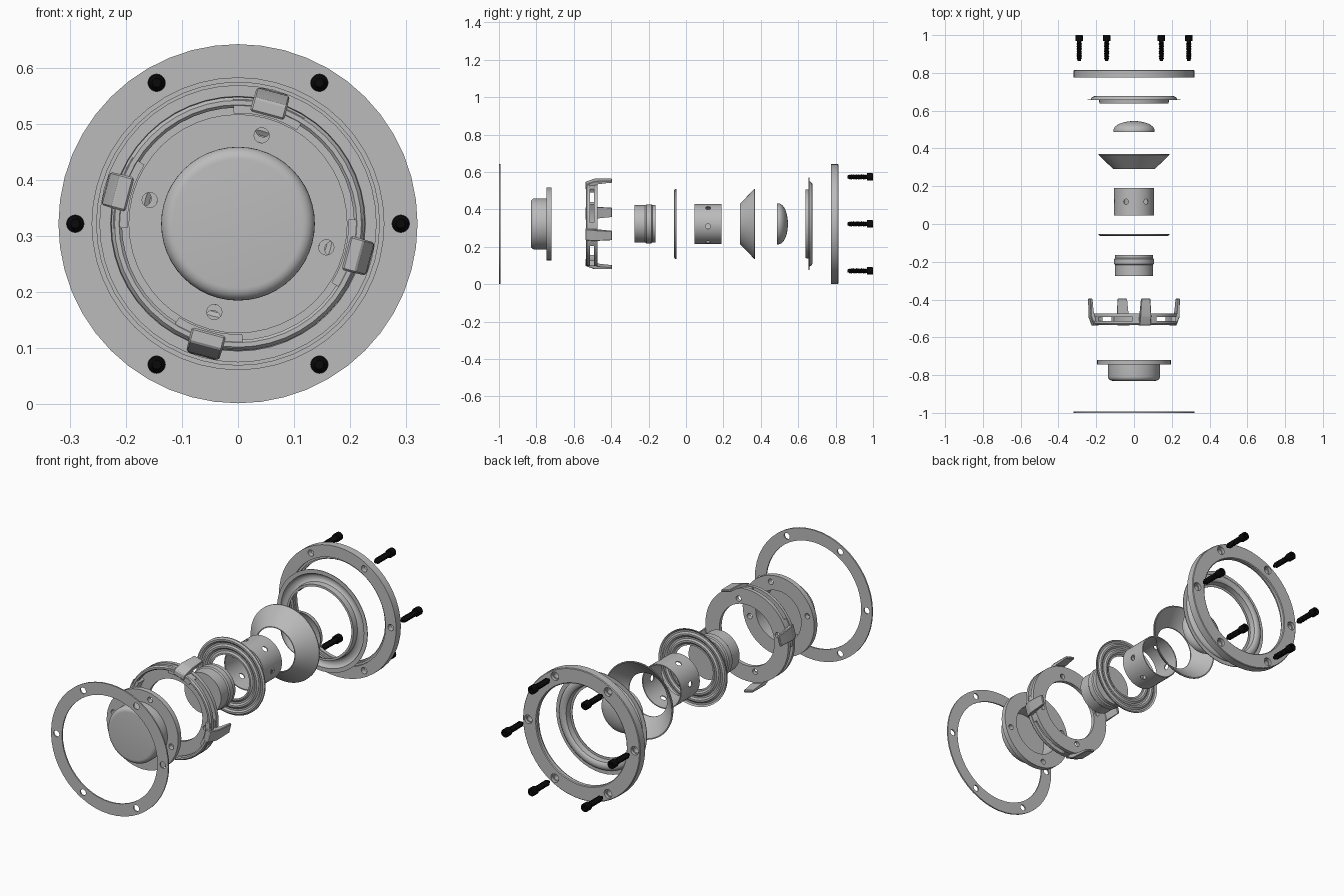
import bpy, bmesh
from math import radians, cos, sin, pi
from mathutils import Matrix, Vector

cube = bpy.data.objects.get("Cube")
if cube:
    bpy.data.objects.remove(cube, do_unlink=True)

AXIS_Z = 0.322
parts = []


def material(name, value):
    m = bpy.data.materials.new(name)
    m.use_nodes = True
    color = (value, value, value, 1)
    m.diffuse_color = color
    m.node_tree.nodes["Principled BSDF"].inputs["Base Color"].default_value = color
    return m


GREY = material("light grey", 0.5)
BLACK = material("black", 0.003)


def finish(name, bm, mat):
    bmesh.ops.remove_doubles(bm, verts=bm.verts, dist=1e-5)
    bmesh.ops.recalc_face_normals(bm, faces=bm.faces)
    mesh = bpy.data.meshes.new(name)
    bm.to_mesh(mesh)
    bm.free()
    mesh.materials.append(mat)
    ob = bpy.data.objects.new(name, mesh)
    bpy.context.collection.objects.link(ob)
    parts.append(ob)
    return ob


def lathe(name, profile, mat=GREY, steps=48, x=0, z=0):
    """Revolve a closed (radius, y) outline around the y direction."""
    bm = bmesh.new()
    verts = [bm.verts.new((r, y, 0)) for r, y in profile]
    edges = [bm.edges.new((v, verts[i - 1])) for i, v in enumerate(verts)]
    bmesh.ops.spin(bm, geom=verts + edges, cent=(0, 0, 0), axis=(0, 1, 0),
                   angle=2 * pi, steps=steps)
    bmesh.ops.dissolve_degenerate(bm, dist=1e-6, edges=bm.edges)
    bmesh.ops.translate(bm, verts=bm.verts, vec=(x, 0, AXIS_Z + z))
    return finish(name, bm, mat)


def shell(line, t):
    """Close an open (radius, y) line into a thin outline."""
    return line + [(r, y + t) for r, y in reversed(line)]


def cut(ob, cutter_bm):
    """Subtract a bmesh from an object and bake the result."""
    cutter = finish("cutter", cutter_bm, GREY)
    parts.remove(cutter)
    cutter.hide_render = True
    mod = ob.modifiers.new("cut", 'BOOLEAN')
    mod.object, mod.operation, mod.solver = cutter, 'DIFFERENCE', 'EXACT'
    graph = bpy.context.evaluated_depsgraph_get()
    mesh = bpy.data.meshes.new_from_object(ob.evaluated_get(graph))
    ob.modifiers.clear()
    ob.data = mesh
    bpy.data.objects.remove(cutter, do_unlink=True)


def axial_holes(ob, angles, dist, radius, y, depth):
    bm = bmesh.new()
    for a in angles:
        pos = Vector((dist * cos(a), y, AXIS_Z + dist * sin(a)))
        bmesh.ops.create_cone(bm, cap_ends=True, segments=20, radius1=radius,
                              radius2=radius, depth=depth,
                              matrix=Matrix.Translation(pos) @ Matrix.Rotation(pi / 2, 4, 'X'))
    cut(ob, bm)


SIX = [radians(60 * i) for i in range(6)]
FOUR = [radians(75 + 90 * i) for i in range(4)]

# Front gasket
gasket = lathe("front_gasket", [(.32, -1), (.32, -.993), (.26, -.993), (.26, -1)])
axial_holes(gasket, SIX, .29, .0155, -1, .1)

# Magnet cup, open at the back
corner = [(.115 + .022 * sin(radians(a)), -.808 - .022 * cos(radians(a)))
          for a in range(0, 91, 15)]
cup = lathe("magnet_cup", [(0, -.83)] + corner + [
    (.137, -.745), (.195, -.745), (.195, -.72), (.124, -.72), (.124, -.815), (0, -.815)])
axial_holes(cup, FOUR, .163, .0135, -.73, .1)

# Basket: front rim, back plate, then tabs and bent arms
lathe("basket_rim", [(.207, -.53), (.212, -.535), (.22, -.535), (.226, -.528),
                     (.226, -.513), (.207, -.513)])
plate = lathe("basket_plate", [(.15, -.492), (.226, -.492), (.226, -.474), (.15, -.474)])
axial_holes(plate, FOUR, .174, .0135, -.48, .1)


def arc_block(name, angle, half, r0, r1, y0, y1, n=6):
    """Curved block following the rim."""
    bm = bmesh.new()
    rings = []
    for i in range(n + 1):
        a = angle + half * (2 * i / n - 1)
        rings.append([bm.verts.new((r * cos(a), y, AXIS_Z + r * sin(a)))
                      for r, y in ((r0, y0), (r1, y0), (r1, y1), (r0, y1))])
    for p, q in zip(rings, rings[1:]):
        for k in range(4):
            bm.faces.new((p[k], p[k - 1], q[k - 1], q[k]))
    bm.faces.new(rings[0])
    bm.faces.new(rings[-1])
    return finish(name, bm, GREY)


def arm(name, angle):
    """Bent strap: radial at the rim, then running backwards."""
    side = [(.2, -.538), (.225, -.538), (.243, -.49), (.245, -.395),
            (.233, -.395), (.23, -.478), (.2, -.478)]
    bm = bmesh.new()
    left, right = [], []
    for r, y in side:
        w = .025 if y > -.42 else .031
        for s, out in ((-1, left), (1, right)):
            v = Vector((r * cos(angle) - s * w * sin(angle), y,
                        AXIS_Z + r * sin(angle) + s * w * cos(angle)))
            out.append(bm.verts.new(v))
    bm.faces.new(left)
    bm.faces.new(right)
    for i in range(len(side)):
        bm.faces.new((left[i], left[i - 1], right[i - 1], right[i]))
    bmesh.ops.bevel(bm, geom=bm.edges[:], offset=.003, segments=1, affect='EDGES')
    return finish(name, bm, GREY)


for i, a in enumerate(FOUR):
    arc_block(f"basket_tab_{i + 1}", a, .3, .197, .222, -.534, -.475)
    arm(f"basket_arm_{i + 1}", a)

# Magnet with pole plate
lathe("pole_magnet", [(0, -.275), (.1, -.275), (.1, -.218), (.105, -.212), (.105, -.185),
                      (.1, -.18), (.1, -.163), (0, -.163)])

# Corrugated spider
waves = [(.106 + .0081 * i, -.064 + (.006 if i % 4 in (2, 3) else 0)) for i in range(11)]
lathe("spider", shell(waves, .006))

# Voice coil tube with side holes
coil = lathe("voice_coil", [(.107, .045), (.107, .19), (.102, .19), (.102, .045)])
drill = bmesh.new()
for i in range(6):
    t = radians(53 + 60 * i)
    d = Vector((cos(t), 0, sin(t)))
    place = Matrix.Translation(d * .105 + Vector((0, .118, AXIS_Z)))
    bmesh.ops.create_cone(drill, cap_ends=True, segments=16, radius1=.014, radius2=.014, depth=.04,
                          matrix=place @ d.to_track_quat('Z', 'Y').to_matrix().to_4x4())
cut(coil, drill)

# Cone and dust cap
lathe("cone", [(.105, .29), (.109, .29), (.187, .365), (.187, .37), (.182, .37), (.105, .295)])
dome = [(.109 * sin(radians(a)), .495 + .05 * cos(radians(a))) for a in range(0, 91, 9)]
inner = [(r * .97, y - .003) for r, y in reversed(dome)]
lathe("dust_cap", dome + [(.109, .487), (.106, .487)] + inner)

# Surround with rolled edge
roll = [(.205 + .022 * cos(radians(a)), .656 + .018 * sin(radians(a))) for a in range(150, -1, -15)]
lathe("surround", shell([(.172, .638), (.183, .638)] + roll + [(.23, .656), (.247, .656)], .003))

# Rear mounting ring with stepped front and countersunk back
ring = lathe("mounting_ring", [(.32, .775), (.32, .812), (.317, .815), (.25, .815), (.246, .812),
                               (.246, .795), (.252, .795), (.252, .785), (.262, .785), (.262, .775)])
axial_holes(ring, SIX, .29, .0155, .8, .1)
axial_holes(ring, SIX, .29, .021, .815, .03)

# Threaded screws with socket heads
thread = [(.0145 if i % 2 else .0105, .872 + .0045 * i) for i in range(21)]
screw = [(0, .863), (.008, .863)] + thread + [
    (.0125, .968), (.02, .968), (.02, .997), (.018, 1), (.01, 1), (.01, .985), (0, .985)]
for i, a in enumerate(SIX):
    lathe(f"screw_{i + 1}", screw, BLACK, 20, .29 * cos(a), .29 * sin(a))

# Smooth shading with crisp corners
bpy.ops.object.select_all(action='DESELECT')
for ob in parts:
    ob.select_set(True)
bpy.context.view_layer.objects.active = parts[0]
bpy.ops.object.shade_smooth_by_angle(angle=radians(32))
